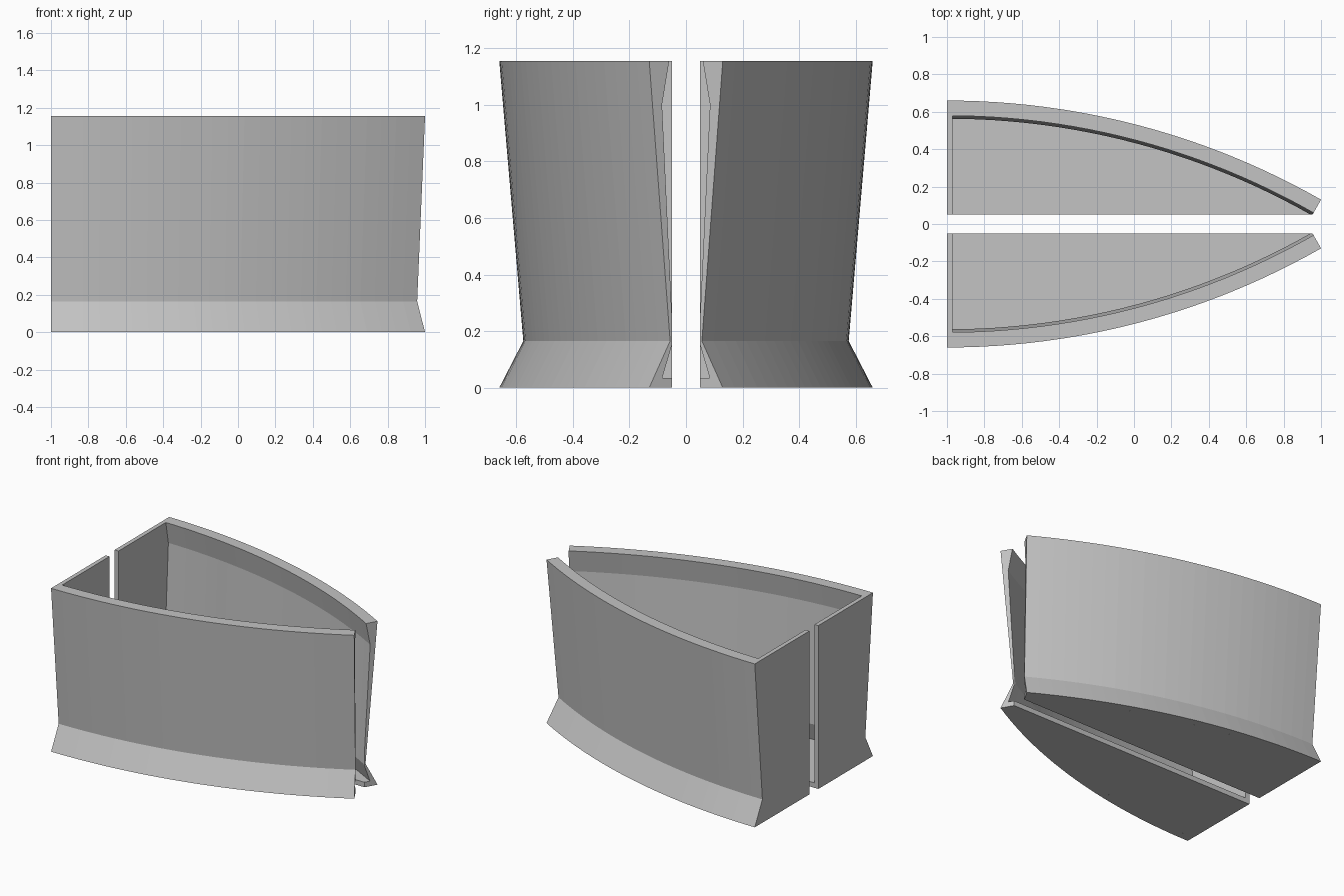
import bpy
import bmesh
import math

cube = bpy.data.objects.get("Cube")
if cube:
    bpy.data.objects.remove(cube)

HEIGHT, WAIST, FLOOR, BACK = 1.155, 0.165, 0.035, 0.03
GAP = 0.05                      # half of the slot between the two halves
DEPTH, TIP = 0.66, 0.13         # outer y at the back and at the tip
SEGMENTS = 24
RADIUS = (4 + (DEPTH - TIP) ** 2) / (2 * (DEPTH - TIP))
SWEEP = math.asin(2 / RADIUS)
CENTRE_Y = DEPTH - RADIUS

# Wall section as (inward offset, height)
OUTER = [(0, 0), (0.085, WAIST), (0, HEIGHT)]
INNER = [(0.081, HEIGHT), (0.052, 1.0), (0.097, WAIST), (0.053, FLOOR), (0.053, 0)]

grey = bpy.data.materials.new("plain grey")
grey.use_nodes = True
grey.diffuse_color = (0.55, 0.55, 0.55, 1)
grey.node_tree.nodes["Principled BSDF"].inputs["Base Color"].default_value = grey.diffuse_color


def arc_point(offset, angle, z):
    r = RADIUS - offset
    return (-1 + r * math.sin(angle), CENTRE_Y + r * math.cos(angle), z)


def loft(bm, rings):
    """Join matching closed rings and cap both ends."""
    loops = [[bm.verts.new(p) for p in ring] for ring in rings]
    n = len(loops[0])
    for a, b in zip(loops, loops[1:]):
        for i in range(n):
            j = (i + 1) % n
            bm.faces.new((a[i], a[j], b[j], b[i]))
    bm.faces.new(loops[0])
    bm.faces.new(loops[-1])


def finish(name, bm, side):
    for v in bm.verts:
        v.co.y *= side
    bmesh.ops.recalc_face_normals(bm, faces=bm.faces)
    mesh = bpy.data.meshes.new(name)
    bm.to_mesh(mesh)
    bm.free()
    mesh.materials.append(grey)
    bpy.context.collection.objects.link(bpy.data.objects.new(name, mesh))


for label, side in (("front", -1), ("rear", 1)):
    # Curved wall with a pinched waist and thick rim, trimmed at the slot
    bm = bmesh.new()
    loft(bm, [[arc_point(o, SWEEP * i / SEGMENTS, z) for o, z in OUTER + INNER]
              for i in range(SEGMENTS + 1)])
    cut = bmesh.ops.bisect_plane(bm, geom=bm.verts[:] + bm.edges[:] + bm.faces[:],
                                 plane_co=(0, GAP, 0), plane_no=(0, -1, 0), clear_outer=True)
    edges = [e for e in cut["geom_cut"] if isinstance(e, bmesh.types.BMEdge) and e.is_boundary]
    bmesh.ops.holes_fill(bm, edges=edges)
    finish(label + "_curved_wall", bm, side)

    # Flat end wall closing the broad end
    bm = bmesh.new()
    section = [(DEPTH - o, z) for o, z in INNER]
    section += [(GAP, 0), (GAP, HEIGHT)]
    loft(bm, [[(x, y, z) for y, z in section] for x in (-1, -1 + BACK)])
    finish(label + "_end_wall", bm, side)

    # Floor plate inside the wall
    bm = bmesh.new()
    start = math.asin(BACK / RADIUS)
    rim = INNER[-1][0]
    tip_x = -1 + (GAP - CENTRE_Y) * math.tan(SWEEP)
    outline = [arc_point(rim, start + (SWEEP - start) * i / SEGMENTS, 0)[:2]
               for i in range(SEGMENTS + 1)]
    outline += [(tip_x, GAP), (-1 + BACK, GAP)]
    loft(bm, [[(x, y, z) for x, y in outline] for z in (0, FLOOR)])
    finish(label + "_floor", bm, side)
